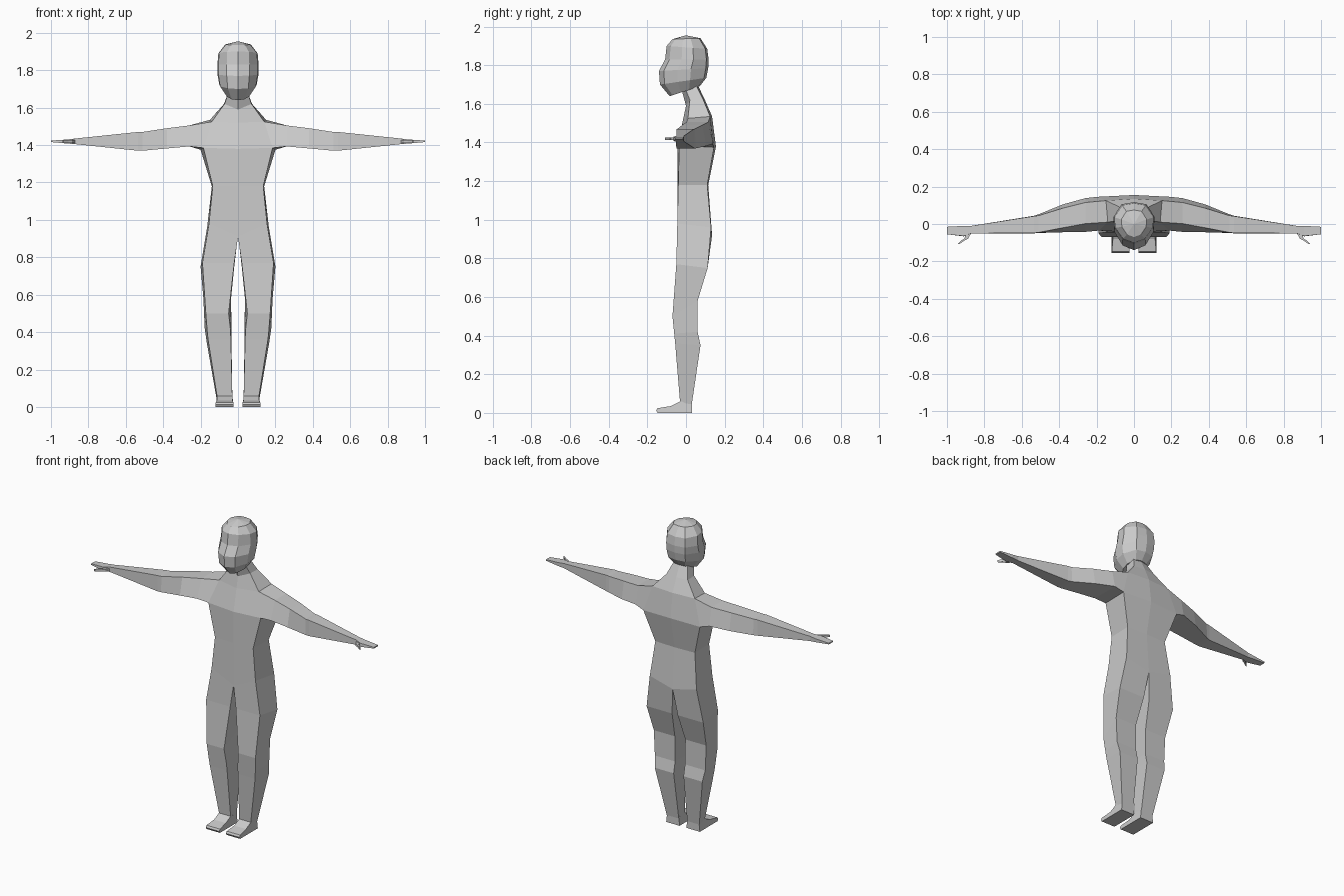
import bpy, bmesh

grey = bpy.data.materials.new("light grey")
grey.diffuse_color = (0.6, 0.6, 0.6, 1)


def bridge(bm, rings, closed=True, skip=()):
    """Join rings of points with quads; skip holds (band, side) pairs left open."""
    vs = [[bm.verts.new(p) for p in r] for r in rings]
    n = len(vs[0])
    for i in range(len(vs) - 1):
        for j in range(n if closed else n - 1):
            if (i, j) not in skip:
                k = (j + 1) % n
                bm.faces.new((vs[i][j], vs[i][k], vs[i + 1][k], vs[i + 1][j]))
    return vs


def finish(bm, name):
    """Weld the half, mirror it across x and give it the material."""
    bmesh.ops.remove_doubles(bm, verts=bm.verts, dist=0.0005)
    geom = bm.verts[:] + bm.edges[:] + bm.faces[:]
    bmesh.ops.mirror(bm, geom=geom, axis='X', merge_dist=0.0005)
    bmesh.ops.recalc_face_normals(bm, faces=bm.faces)
    me = bpy.data.meshes.new(name)
    bm.to_mesh(me)
    bm.free()
    me.materials.append(grey)
    ob = bpy.data.objects.new(name, me)
    bpy.context.collection.objects.link(ob)
    return ob


# Body: torso half rings run front centre, front corner, back corner, back centre
bm = bmesh.new()
torso = [
    [(0, -.03, 1.70), (.045, -.012, 1.70), (.045, .05, 1.70), (0, .06, 1.70)],
    [(0, .0, 1.59), (.072, .02, 1.62), (.075, .09, 1.62), (0, .098, 1.62)],
    [(0, -.015, 1.52), (.14, .01, 1.525), (.15, .125, 1.535), (0, .135, 1.535)],
    [(0, -.045, 1.38), (.185, -.035, 1.385), (.20, .145, 1.375), (0, .155, 1.38)],
    [(0, -.045, 1.18), (.135, -.04, 1.18), (.14, .11, 1.18), (0, .115, 1.18)],
    [(0, -.045, .91), (.155, -.045, .98), (.165, .13, .96), (0, .135, .92)],
]
bridge(bm, torso, closed=False, skip={(2, 1)})

# Legs: inner front, outer front, outer back, inner back
leg = [torso[-1]]
for xi, xo, xob, xib, yf, yb, zf, zb in [
    (.02, .19, .20, .02, -.05, .112, .77, .75),
    (.05, .172, .185, .037, -.07, .06, .50, .58),
    (.04, .165, .178, .035, -.061, .06, .41, .42),
    (.038, .16, .168, .035, -.056, .075, .36, .35),
    (.03, .11, .115, .03, -.03, .03, .045, .045),
]:
    leg.append([(xi, yf, zf), (xo, yf, zf), (xob, yb, zb), (xib, yb, zb)])
bridge(bm, leg)

# Arms: front bottom, front top, back top, back bottom, out to a flat hand
arm = [[torso[3][1], torso[2][1], torso[2][2], torso[3][2]]]
for x, zb, zt, yfb, yft, ybt, ybb in [
    (.26, 1.393, 1.505, -.042, .002, .115, .138),
    (.38, 1.382, 1.490, -.044, -.02, .085, .105),
    (.51, 1.370, 1.470, -.048, -.045, .045, .052),
    (.535, 1.370, 1.470, -.05, -.048, .042, .044),
    (.87, 1.405, 1.435, -.052, -.05, -.01, -.01),
    (.91, 1.408, 1.430, -.066, -.064, -.01, -.01),
    (1.0, 1.416, 1.424, -.055, -.055, -.015, -.015),
]:
    arm.append([(x, yfb, zb), (x, yft, zt), (x, ybt, zt), (x, ybb, zb)])
bm.faces.new(bridge(bm, arm)[-1])
finish(bm, "body")

# Thumbs: short bent rods in front of the hands
bm = bmesh.new()
thumb = []
for x, y, w in [(.885, -.052, .013), (.897, -.078, .010), (.915, -.088, .008), (.938, -.108, .004)]:
    thumb.append([(x - w, y, 1.412), (x + w, y, 1.412), (x + w, y, 1.426), (x - w, y, 1.426)])
t = bridge(bm, thumb)
bm.faces.new(t[-1])
bm.faces.new(t[0])
finish(bm, "thumbs")

# Feet: side profile drawn across the foot, slightly wider at the sole
bm = bmesh.new()
profile = [(.03, 0), (.03, .055), (-.03, .06), (-.08, .035), (-.148, .024), (-.155, .012), (-.148, 0)]
sides = [[(.03 - .006 * (z < .03), y, z) for y, z in profile],
         [(.113 + .006 * (z < .03), y, z) for y, z in profile]]
for end in bridge(bm, sides):
    bm.faces.new(end)
finish(bm, "feet")

# Head: tilted faceted rings from crown to jaw
bm = bmesh.new()
section = [(0, 0), (.55, .1), (.95, .38), (1, .65), (.6, .95), (0, 1)]
rings = []
for zf, zb, w, yf, yb in [
    (1.955, 1.955, 0, 0, 0),
    (1.935, 1.94, .068, -.07, .075),
    (1.90, 1.885, .105, -.10, .11),
    (1.83, 1.83, .11, -.108, .117),
    (1.77, 1.785, .11, -.14, .115),
    (1.70, 1.735, .10, -.135, .105),
    (1.64, 1.69, .062, -.085, .07),
]:
    rings.append([(u * w, yf + (yb - yf) * t, zf + (zb - zf) * t) for u, t in section])
jaw = bridge(bm, rings, closed=False)[-1]
bm.faces.new(jaw)
finish(bm, "head")
